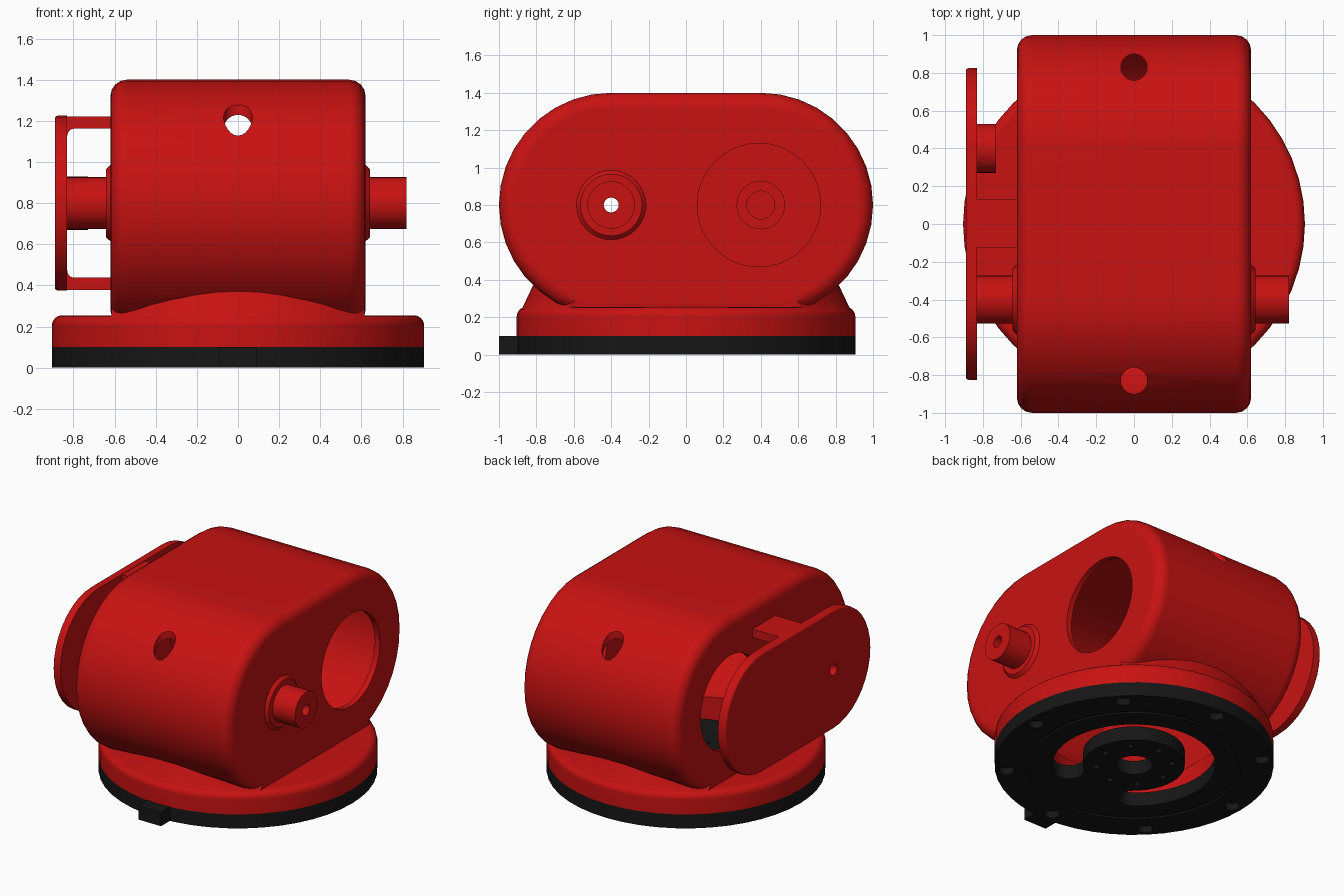
import bpy, bmesh
from math import sin, cos, pi, radians

if "Cube" in bpy.data.objects:
    bpy.data.objects.remove(bpy.data.objects["Cube"])

def material(name, rgb):
    m = bpy.data.materials.new(name)
    m.diffuse_color = (*rgb, 1)
    m.use_nodes = True
    m.node_tree.nodes["Principled BSDF"].inputs["Base Color"].default_value = m.diffuse_color
    return m

RED = material("red_paint", (0.58, 0.006, 0.006))
BLACK = material("black_paint", (0.008, 0.008, 0.008))

def arc(cu, cv, r, a0, a1, n):
    return [(cu + r * cos(radians(a0 + (a1 - a0) * i / n)),
             cv + r * sin(radians(a0 + (a1 - a0) * i / n))) for i in range(n + 1)]

def circle(cu, cv, r, n=32):
    return arc(cu, cv, r, 0, 360, n)[:-1]

def stadium(r, n=18):
    return arc(0.4, 0.8, r, -90, 90, n) + arc(-0.4, 0.8, r, 90, 270, n)

def rect(u0, u1, v0, v1):
    return [(u0, v0), (u1, v0), (u1, v1), (u0, v1)]

PLACE = {'x': lambda u, v, t: (t, u, v),
         'y': lambda u, v, t: (u, t, v),
         'z': lambda u, v, t: (u, v, t)}

def prism(name, pts, axis, a, b, bevel=0, caps="ab", seg=4, end_pts=None):
    """Extrude a 2D profile along an axis, optionally rounding the cap rims."""
    bm = bmesh.new()
    place = PLACE[axis]
    lo = [bm.verts.new(place(u, v, a)) for u, v in pts]
    hi = [bm.verts.new(place(u, v, b)) for u, v in (end_pts or pts)]
    n = len(pts)
    fa, fb = bm.faces.new(lo), bm.faces.new(hi)
    for i in range(n):
        j = (i + 1) % n
        bm.faces.new((lo[i], lo[j], hi[j], hi[i]))
    bmesh.ops.recalc_face_normals(bm, faces=bm.faces)
    if bevel:
        rims = [e for f, k in ((fa, "a"), (fb, "b")) if k in caps for e in f.edges]
        bmesh.ops.bevel(bm, geom=rims, offset=bevel, segments=seg,
                        profile=0.5, affect='EDGES')
    me = bpy.data.meshes.new(name)
    bm.to_mesh(me)
    bm.free()
    ob = bpy.data.objects.new(name, me)
    bpy.context.collection.objects.link(ob)
    return ob

def combine(ob, op, *others):
    for other in others:
        mod = ob.modifiers.new("bool", 'BOOLEAN')
        mod.operation, mod.solver, mod.object = op, 'EXACT', other
        bpy.context.view_layer.objects.active = ob
        bpy.ops.object.modifier_apply(modifier=mod.name)
        bpy.data.objects.remove(other)

def finish(ob, mat):
    ob.data.materials.clear()
    ob.data.materials.append(mat)
    bpy.ops.object.select_all(action='DESELECT')
    ob.select_set(True)
    bpy.context.view_layer.objects.active = ob
    bpy.ops.object.shade_smooth_by_angle(angle=radians(32))
    wn = ob.modifiers.new("weighted", 'WEIGHTED_NORMAL')
    wn.keep_sharp = True

# Housing: rounded body on a round flange, with a sloped skirt between
housing = prism("housing", stadium(0.6), 'x', -0.62, 0.62, 0.08)
flange = prism("flange", circle(0, 0, 0.905, 48), 'z', 0.1, 0.255, 0.05, "b")
skirt = prism("skirt", circle(0, 0, 0.903, 48), 'z', 0.19, 0.37,
              end_pts=circle(0, 0, 0.818, 48))
combine(skirt, 'INTERSECT', prism("clip", rect(-0.615, 0.615, -1, 1), 'z', 0, 0.5))
combine(housing, 'UNION', flange, skirt)

# Hollow interior, open floor, side windows, screwdriver access holes
combine(housing, 'DIFFERENCE',
        prism("cavity", stadium(0.56), 'x', -0.58, 0.58, 0.04),
        prism("floor", circle(0, 0, 0.575, 40), 'z', 0.05, 0.5),
        prism("window", circle(0.39, 0.8, 0.33, 40), 'x', -1, 1))
for y in (-0.83, 0.83):
    combine(housing, 'DIFFERENCE', prism("access", circle(0, y, 0.07, 24), 'z', 0.7, 1.5))

# Collars on both side walls and the right pivot pin, bored through
for s in (-1, 1):
    combine(housing, 'UNION',
            prism("collar", circle(-0.4, 0.8, 0.2), 'x', s * 0.605, s * 0.642,
                  end_pts=circle(-0.4, 0.8, 0.165)))
combine(housing, 'UNION', prism("pin", circle(-0.4, 0.8, 0.127), 'x', 0.59, 0.82))
combine(housing, 'DIFFERENCE', prism("bore", circle(-0.4, 0.8, 0.04, 20), 'x', -1, 1))
finish(housing, RED)

# Side plate with a pivot pin and a socketed boss
plate = prism("side_plate", stadium(0.425), 'x', -0.89, -0.83, 0.015, "a", 3)
combine(plate, 'UNION',
        prism("left_pin", circle(-0.4, 0.8, 0.127), 'x', -0.85, -0.6),
        prism("boss", circle(0.4, 0.8, 0.13), 'x', -0.85, -0.73))
combine(plate, 'DIFFERENCE',
        prism("bore", circle(-0.4, 0.8, 0.04, 20), 'x', -1, 0),
        prism("socket", circle(0.4, 0.8, 0.075, 24), 'x', -0.84, -0.7))
finish(plate, RED)

# Filleted bars joining plate and housing, top and bottom
bar = [(-0.835, 1.222), (-0.6, 1.222), (-0.6, 1.162)] + arc(-0.795, 1.127, 0.035, 90, 180, 5)
bar.append((-0.835, 1.127))
for name, prof in (("upper_bar", bar), ("lower_bar", [(x, 1.6 - z) for x, z in bar])):
    finish(prism(name, prof, 'y', -0.125, 0.132), RED)

# Black base disc with locating tab
base = prism("base_disc", circle(0, 0, 0.905, 48), 'z', 0, 0.1)
combine(base, 'UNION', prism("tab", rect(-0.09, 0.09, -1, -0.85), 'z', 0, 0.1))

# Curved cable slot with round ends, leaving a bridge to the hub at the front
a0, a1, rm, w = -50, 230, 0.43, 0.1
e0 = (rm * cos(radians(a0)), rm * sin(radians(a0)))
e1 = (rm * cos(radians(a1)), rm * sin(radians(a1)))
slot = (arc(0, 0, rm + w, a0, a1, 36) + arc(*e1, w, a1, a1 + 180, 8)[1:-1]
        + arc(0, 0, rm - w, a1, a0, 36) + arc(*e0, w, a0 + 180, a0 + 360, 8)[1:-1])
groove = prism("groove", circle(0, 0, 0.70, 48), 'z', -0.1, 0.012)
combine(groove, 'DIFFERENCE', prism("core", circle(0, 0, 0.675, 48), 'z', -0.2, 0.2))
combine(base, 'DIFFERENCE', groove,
        prism("slot", slot, 'z', -0.1, 0.2),
        prism("centre", circle(0, 0, 0.12, 28), 'z', -0.1, 0.2))

# Bolt holes: outer ring and hub ring
for i in range(8):
    a = i * pi / 4
    c, s = cos(a), sin(a)
    combine(base, 'DIFFERENCE',
            prism("bolt", circle(0.83 * c, 0.83 * s, 0.05, 16), 'z', -0.1, 0.05),
            prism("screw", circle(0.245 * c, 0.245 * s, 0.02, 12), 'z', -0.1, 0.2))
finish(base, BLACK)
